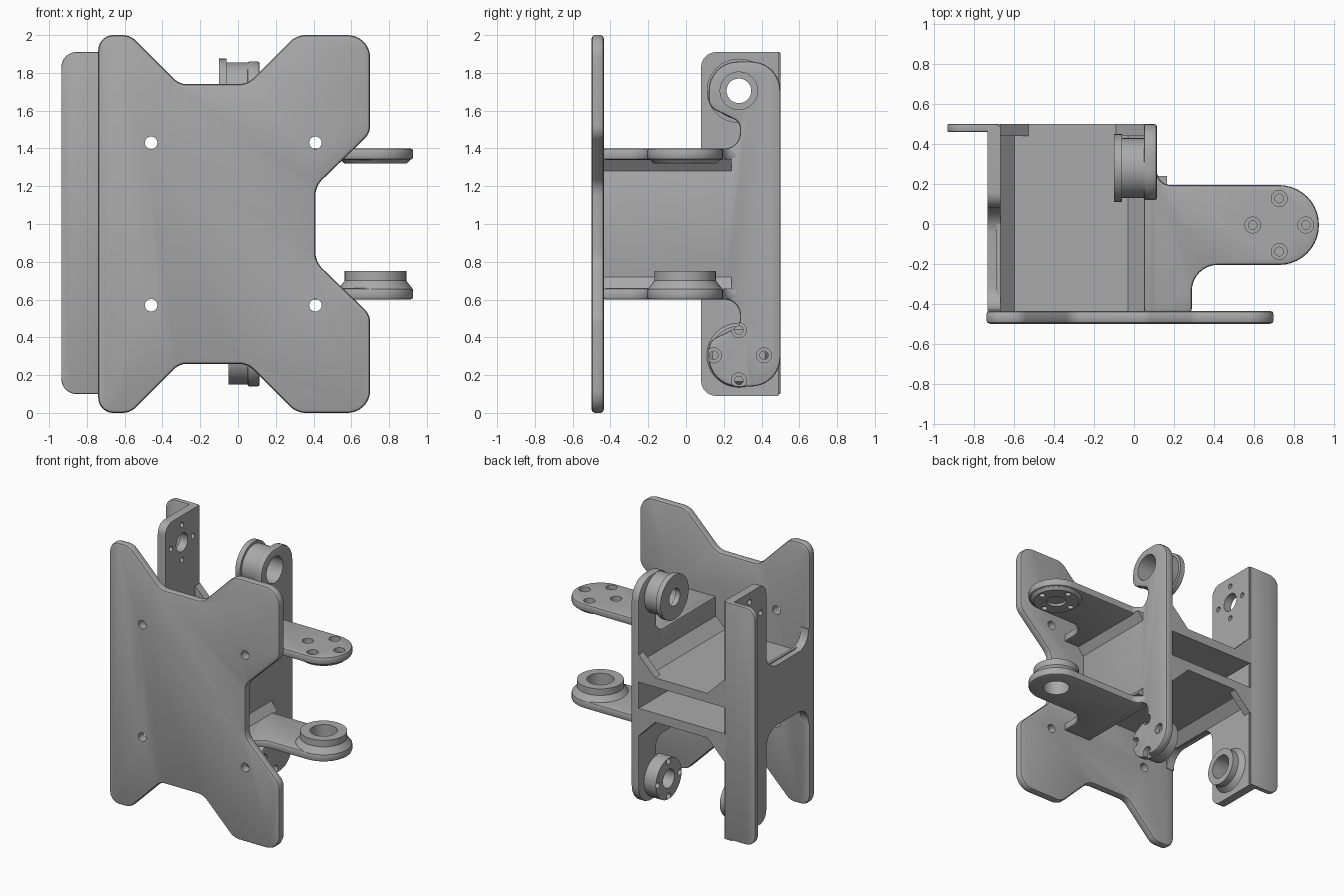
import bpy, bmesh
from math import pi, sin, cos, tan
from mathutils import Vector

cube = bpy.data.objects.get("Cube")
if cube:
    bpy.data.objects.remove(cube, do_unlink=True)

grey = bpy.data.materials.new("satin grey")
grey.use_nodes = True
COLOUR = (0.4, 0.4, 0.4, 1)
grey.diffuse_color = COLOUR
grey.node_tree.nodes["Principled BSDF"].inputs["Base Color"].default_value = COLOUR


def place(axis, u, v, w):
    """Map profile coordinates (u, v) and depth w along an axis to space."""
    return {"x": (w, u, v), "y": (u, w, v), "z": (u, v, w)}[axis]


def rounded(points, steps=10):
    """Turn (u, v, radius) corners into an outline with round corners."""
    out = []
    for i, (u, v, r) in enumerate(points):
        p = Vector((u, v))
        a = (Vector(points[i - 1][:2]) - p).normalized()
        b = (Vector(points[(i + 1) % len(points)][:2]) - p).normalized()
        if not r:
            out.append(p)
            continue
        half = a.angle(b) / 2
        start, end = p + a * r / tan(half), p + b * r / tan(half)
        centre = p + (a + b).normalized() * r / sin(half)
        s, e = start - centre, end - centre
        sweep = s.angle(e)
        for k in range(steps + 1):
            t = k / steps
            q = centre + (s * sin((1 - t) * sweep) + e * sin(t * sweep)) / sin(sweep)
            if not out or (q - out[-1]).length > 0.001:
                out.append(q)
    return out


def flip(points):
    """Mirror a profile top to bottom about the middle height."""
    return [(u, 2 - v, *rest) for u, v, *rest in points]


def make(name, bm):
    bmesh.ops.remove_doubles(bm, verts=bm.verts, dist=0.0002)
    bmesh.ops.recalc_face_normals(bm, faces=bm.faces)
    mesh = bpy.data.meshes.new(name)
    bm.to_mesh(mesh)
    bm.free()
    mesh.materials.append(grey)
    ob = bpy.data.objects.new(name, mesh)
    bpy.context.collection.objects.link(ob)
    return ob


def activate(ob):
    bpy.ops.object.select_all(action="DESELECT")
    ob.select_set(True)
    bpy.context.view_layer.objects.active = ob


def prism(name, axis, points, lo, hi, bevel=0.0):
    """Extrude a corner list along an axis, with softened edges."""
    bm = bmesh.new()
    face = bm.faces.new([bm.verts.new(place(axis, p.x, p.y, lo)) for p in rounded(points)])
    new = bmesh.ops.extrude_face_region(bm, geom=[face])["geom"]
    move = Vector(place(axis, 0, 0, hi - lo))
    bmesh.ops.translate(bm, verts=[g for g in new if isinstance(g, bmesh.types.BMVert)], vec=move)
    ob = make(name, bm)
    if bevel:
        activate(ob)
        mod = ob.modifiers.new("edges", "BEVEL")
        mod.width, mod.segments = bevel, 2
        bpy.ops.object.modifier_apply(modifier=mod.name)
    return ob


def turned(name, axis, centre, profile, n=48):
    """Revolve a closed (radius, depth) profile around an axis."""
    bm = bmesh.new()
    rings = [[bm.verts.new(place(axis, centre[0] + r * cos(2 * pi * k / n),
                                 centre[1] + r * sin(2 * pi * k / n), w))
              for k in range(n)] for r, w in profile]
    for i, ring in enumerate(rings):
        prev = rings[i - 1]
        for k in range(n):
            bm.faces.new((prev[k - 1], prev[k], ring[k], ring[k - 1]))
    return make(name, bm)


def drill(ob, axis, centres, radius, lo=-3, hi=3):
    """Cut round holes through a part."""
    for u, v in centres:
        cutter = turned("cutter", axis, (u, v),
                        [(0, lo), (radius, lo), (radius, hi), (0, hi)], 24)
        # the zero-width core is not needed in a solid cutter
        bm = bmesh.new()
        bm.from_mesh(cutter.data)
        core = [f for f in bm.faces if f.calc_area() < 1e-7]
        bmesh.ops.delete(bm, geom=core, context="FACES")
        bmesh.ops.recalc_face_normals(bm, faces=bm.faces)
        bm.to_mesh(cutter.data)
        bm.free()
        cutter.hide_render = True
        activate(ob)
        mod = ob.modifiers.new("hole", "BOOLEAN")
        mod.operation, mod.solver, mod.object = "DIFFERENCE", "EXACT", cutter
        bpy.ops.object.modifier_apply(modifier=mod.name)
        bpy.data.objects.remove(cutter, do_unlink=True)


def cross(u, v, r=0.133):
    return [(u + r, v), (u - r, v), (u, v + r), (u, v - r)]


# Front plate with notches on three sides
half = [(-0.74, 2, 0.08), (-0.57, 2, 0.1), (-0.31, 1.74, 0.1), (0.05, 1.74, 0.12),
        (0.31, 2, 0.12), (0.7, 2, 0.12), (0.7, 1.48, 0.1), (0.41, 1.2, 0.12)]
front = prism("front_plate", "y", half + flip(half)[::-1], -0.5, -0.435, 0.018)
drill(front, "y", [(x, z) for x in (-0.46, 0.41) for z in (0.57, 1.43)], 0.033)

UP, DOWN = (0.28, 1.705), (0.28, 0.305)

# Left wall: tall tabs at the back joined to the plate by a web
half = [(-0.44, 1.36, 0), (-0.43, 1.36, 0), (-0.43, 1.23, 0.12), (0.08, 1.23, 0.13),
        (0.08, 1.91, 0.08), (0.49, 1.91, 0)]
left = prism("left_wall", "x", half + flip(half)[::-1], -0.735, -0.67)
drill(left, "x", [UP], 0.07)
drill(left, "x", cross(*UP), 0.02)
drill(left, "x", [DOWN], 0.09)
turned("left_lower_boss", "x", DOWN,
       [(0.09, -0.69), (0.17, -0.67), (0.14, -0.63), (0.14, -0.58), (0.09, -0.58)])

# Back flange
prism("back_flange", "y", [(-0.935, 0.1, 0.08), (-0.68, 0.1, 0), (-0.68, 1.91, 0),
                           (-0.935, 1.91, 0.08)], 0.462, 0.5, 0.006)

# Right wall with necked ears at top and bottom
half = [(-0.44, 1.4, 0), (0.285, 1.4, 0.08), (0.285, 1.54, 0.05), (0.12, 1.62, 0.07),
        (0.12, 1.86, 0.155), (0.5, 1.86, 0.155)]
right = prism("right_wall", "x", half + flip(half)[::-1], 0.05, 0.115, 0.012)
drill(right, "x", [UP], 0.1)
drill(right, "x", cross(*DOWN), 0.022)
drill(right, "x", cross(*DOWN), 0.04, 0.075, 1)
turned("right_upper_boss", "x", UP,
       [(0.1, 0.06), (0.15, 0.06), (0.15, -0.06), (0.17, -0.06), (0.17, -0.1),
        (0.065, -0.1), (0.065, -0.06), (0.1, -0.06)])
boss = turned("right_lower_boss", "x", DOWN,
              [(0, 0.06), (0.155, 0.06), (0.155, -0.05), (0.07, -0.05), (0.07, 0.04), (0, 0.04)])
drill(boss, "x", cross(*DOWN), 0.022)

# Back panel with shallow notches and a slot, as two mirrored rails
rail = [(-0.7, 1.1, 0), (0.08, 1.1, 0), (0.08, 1.31, 0), (0.05, 1.31, 0),
        (-0.09, 1.17, 0), (-0.53, 1.17, 0), (-0.67, 1.31, 0), (-0.7, 1.31, 0)]
# Trays between the walls with sloped sides
tray = [(-0.69, 1.1, 0), (0.07, 1.1, 0), (0.07, 1.25, 0), (0.05, 1.25, 0),
        (-0.03, 1.17, 0), (-0.6, 1.17, 0), (-0.67, 1.24, 0), (-0.69, 1.24, 0)]
# Fillets where the arms meet the right wall
fillet = [(0.1, 1.28, 0), (0.115, 1.28, 0), (0.165, 1.345, 0), (0.1, 1.345, 0)]
for side, f in (("upper", list), ("lower", flip)):
    prism(side + "_back_rail", "y", f(rail), 0.44, 0.5)
    prism(side + "_tray", "y", f(tray), -0.45, 0.45)
    prism(side + "_arm_fillet", "y", f(fillet), -0.44, 0.24)

# Two arms reaching out to the left
arm = [(0.08, -0.44, 0), (0.29, -0.44, 0), (0.29, -0.205, 0.13), (0.927, -0.205, 0.199),
       (0.927, 0.195, 0.199), (0.115, 0.195, 0.07), (0.115, 0.28, 0), (0.08, 0.28, 0)]
TIP = (0.728, -0.005)
upper = prism("upper_arm", "z", arm, 1.34, 1.4, 0.014)
pad = turned("upper_arm_pad", "z", TIP,
             [(0, 1.37), (0.198, 1.37), (0.198, 1.355), (0.165, 1.32),
              (0.07, 1.32), (0.07, 1.36), (0, 1.36)])
for part in (upper, pad):
    drill(part, "z", cross(*TIP), 0.022)
    drill(part, "z", cross(*TIP), 0.04, 1.365, 2)
lower = prism("lower_arm", "z", arm, 0.6, 0.66, 0.014)
drill(lower, "z", [TIP], 0.095)
turned("lower_arm_boss", "z", TIP,
       [(0.095, 0.64), (0.198, 0.64), (0.198, 0.655), (0.163, 0.70), (0.163, 0.75), (0.095, 0.75)])

# Smooth round faces, keep crisp edges
for ob in bpy.context.collection.objects:
    if ob.type == "MESH":
        activate(ob)
        bpy.ops.object.shade_smooth_by_angle(angle=0.5)
